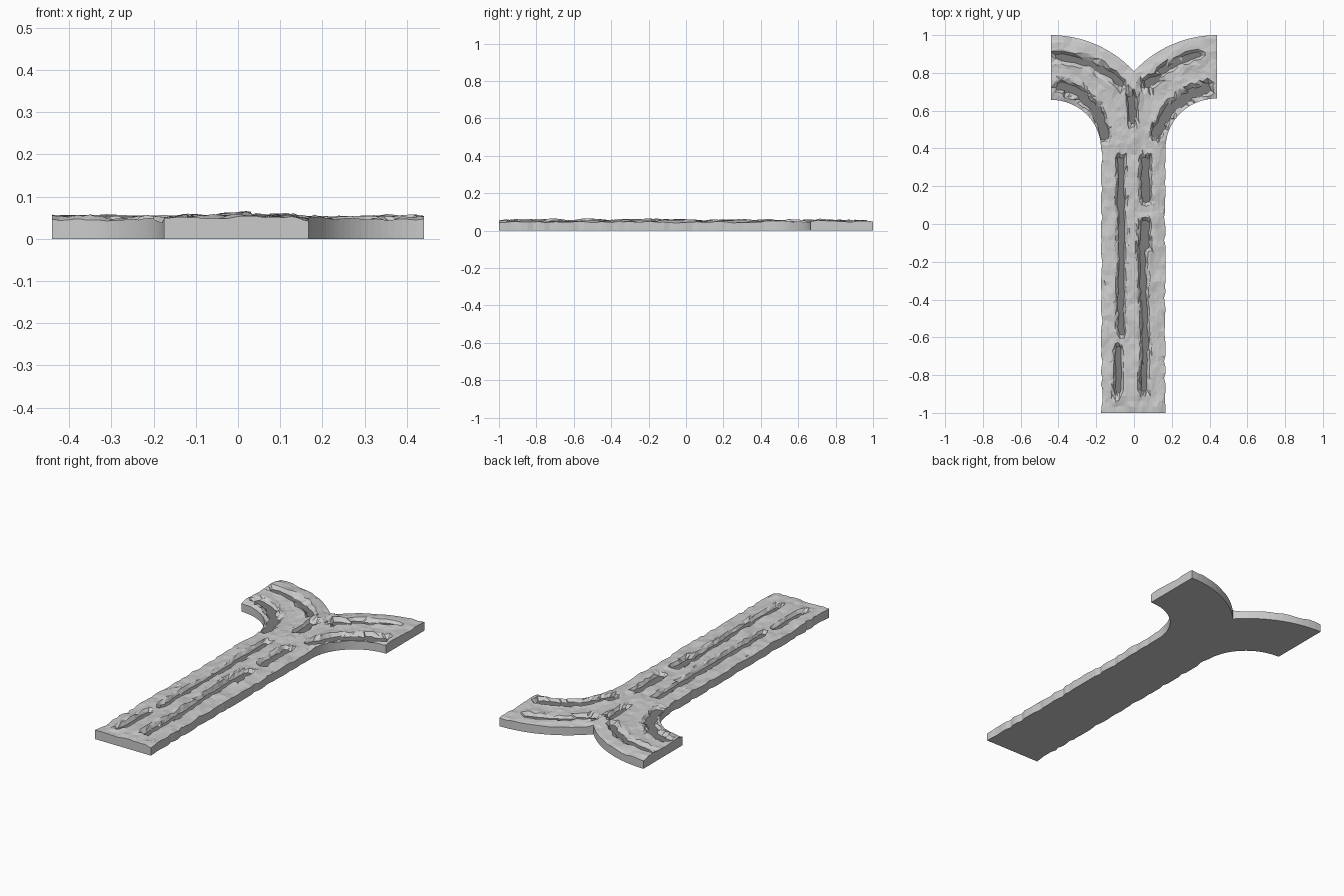
import bpy, bmesh, math, random
from mathutils import Vector, noise

if "Cube" in bpy.data.objects:
    bpy.data.objects.remove(bpy.data.objects["Cube"])

random.seed(4)
CX, CY, R_OUT = 0.44, 0.4, 0.6      # arm arc centre and outer radius
SPLIT = math.acos(CX / R_OUT)       # angle where the two arms part
COLS = 16
WATER_Z = 0.037

# Wheel ruts: (half width, centre line)
RUTS = [
    (0.017, [(-0.085, -0.9), (-0.085, -0.65)]),
    (0.017, [(-0.07, -0.58), (-0.065, -0.2), (-0.07, 0.34)]),
    (0.017, [(0.052, -0.87), (0.06, -0.6), (0.048, -0.3), (0.045, -0.12)]),
    (0.026, [(0.055, -0.12), (0.06, 0.0)]),
    (0.023, [(0.062, 0.13), (0.06, 0.34)]),
    (0.022, [(-0.008, 0.55), (-0.008, 0.67)]),
    (0.018, [(-0.4, 0.89), (-0.24, 0.855), (-0.13, 0.79), (-0.07, 0.74)]),
    (0.026, [(-0.39, 0.73), (-0.28, 0.69), (-0.2, 0.6), (-0.15, 0.47)]),
    (0.02, [(0.06, 0.735), (0.12, 0.77)]),
    (0.017, [(0.13, 0.8), (0.25, 0.865), (0.34, 0.895)]),
    (0.028, [(0.38, 0.72), (0.27, 0.67), (0.18, 0.6), (0.12, 0.48)]),
]
RUTS = [(w, [Vector(p) for p in line]) for w, line in RUTS]


def seg_dist(p, a, b):
    d = b - a
    t = max(0, min(1, (p - a).dot(d) / d.length_squared))
    return (p - a - d * t).length


def height(x, y, edge):
    p = Vector((x, y))
    n1 = noise.noise(Vector((x * 9, y * 9, 1.3)))
    n2 = noise.noise(Vector((x * 28, y * 28, 7.7)))
    h = 0.051 + 0.007 * n1 + 0.006 * n2
    h += 0.006 * math.exp(-(x / 0.035) ** 2) * (y < 0.8)
    h -= 0.006 * (1 - min(1, edge / 0.04))
    rim = min(min(seg_dist(p, a, b) for a, b in zip(l, l[1:])) - w for w, l in RUTS)
    rim += 0.009 * n2
    h += 0.004 * math.exp(-((rim - 0.02) / 0.015) ** 2)     # mud pushed up beside rut
    k = max(0, min(1, (0.007 - rim) / 0.014))
    return h * (1 - k) + 0.027 * k


def rows(half):
    """Pairs of (outer edge point, inner edge point, is stem) along one half."""
    out = []
    n = 46
    for i in range(n):
        y = -1 + 1.4 * i / n
        out.append(((half, y), (0, y), i > 0))
    angles = [SPLIT * i / 12 for i in range(13)]
    angles += [SPLIT + (math.pi / 2 - SPLIT) * i / 13 for i in range(1, 14)]
    for a in angles:
        c, s = math.cos(a), math.sin(a)
        r0, r1 = CX - half, min(R_OUT, CX / max(c, 1e-6))
        out.append(((CX - r0 * c, CY + r0 * s * 0.97), (CX - r1 * c, CY + r1 * s), False))
    return out


# Muddy ground: two mirrored halves welded along the middle
bm = bmesh.new()
for side, half in ((1, 0.167), (-1, 0.175)):
    data = rows(half)
    grid = []
    for i, (o, c, stem) in enumerate(data):
        o, c = Vector(o), Vector(c)
        width = (c - o).length
        line = []
        for j in range(COLS + 1):
            p = o.lerp(c, j / COLS)
            if 0 < j < COLS and 0 < i < len(data) - 1:
                p += Vector((random.uniform(-0.004, 0.004), random.uniform(-0.008, 0.008)))
            edge = width * j / COLS
            if c.x > 0.001:
                edge = min(edge, width - edge)
            if j == 0 and stem:
                p.x -= random.choice((0, 0, 0.003, 0.008))
            x = p.x * side
            line.append(bm.verts.new((x, p.y, height(x, p.y, edge))))
        grid.append(line)
    for a, b in zip(grid, grid[1:]):
        for j in range(COLS):
            q = [a[j], a[j + 1], b[j + 1], b[j]]
            if random.random() < 0.5:
                q = q[1:] + q[:1]
            bm.faces.new((q[0], q[1], q[2]))
            bm.faces.new((q[0], q[2], q[3]))
bmesh.ops.remove_doubles(bm, verts=bm.verts, dist=0.0005)

# Slab sides and flat underside
rim = [e for e in bm.edges if e.is_boundary]
new = bmesh.ops.extrude_edge_only(bm, edges=rim)["geom"]
for v in new:
    if isinstance(v, bmesh.types.BMVert):
        v.co.z = 0
bmesh.ops.holes_fill(bm, edges=[e for e in bm.edges if e.is_boundary], sides=0)
bmesh.ops.triangulate(bm, faces=[f for f in bm.faces if len(f.verts) > 4])
bmesh.ops.recalc_face_normals(bm, faces=bm.faces)
me = bpy.data.meshes.new("muddy_road")
bm.to_mesh(me)
bm.free()
bpy.context.collection.objects.link(bpy.data.objects.new("muddy_road", me))

# Dark puddle strips lying in the ruts
mat = bpy.data.materials.new("wet_mud")
mat.diffuse_color = (0.2, 0.2, 0.2, 1)
mat.use_nodes = True
mat.node_tree.nodes["Principled BSDF"].inputs["Base Color"].default_value = mat.diffuse_color
bm = bmesh.new()
for w, line in RUTS:
    w += 0.004
    prev = None
    for i, p in enumerate(line):
        d = (line[min(i + 1, len(line) - 1)] - line[max(i - 1, 0)]).normalized()
        q = p - d * w * 0.7 if i == 0 else p + d * w * 0.7 if i == len(line) - 1 else p
        s = Vector((-d.y, d.x)) * w
        cur = [bm.verts.new((*(q - s), WATER_Z)), bm.verts.new((*(q + s), WATER_Z))]
        if prev:
            bm.faces.new((prev[0], cur[0], cur[1], prev[1]))
        prev = cur
me = bpy.data.meshes.new("rut_puddles")
bm.to_mesh(me)
bm.free()
me.materials.append(mat)
bpy.context.collection.objects.link(bpy.data.objects.new("rut_puddles", me))
